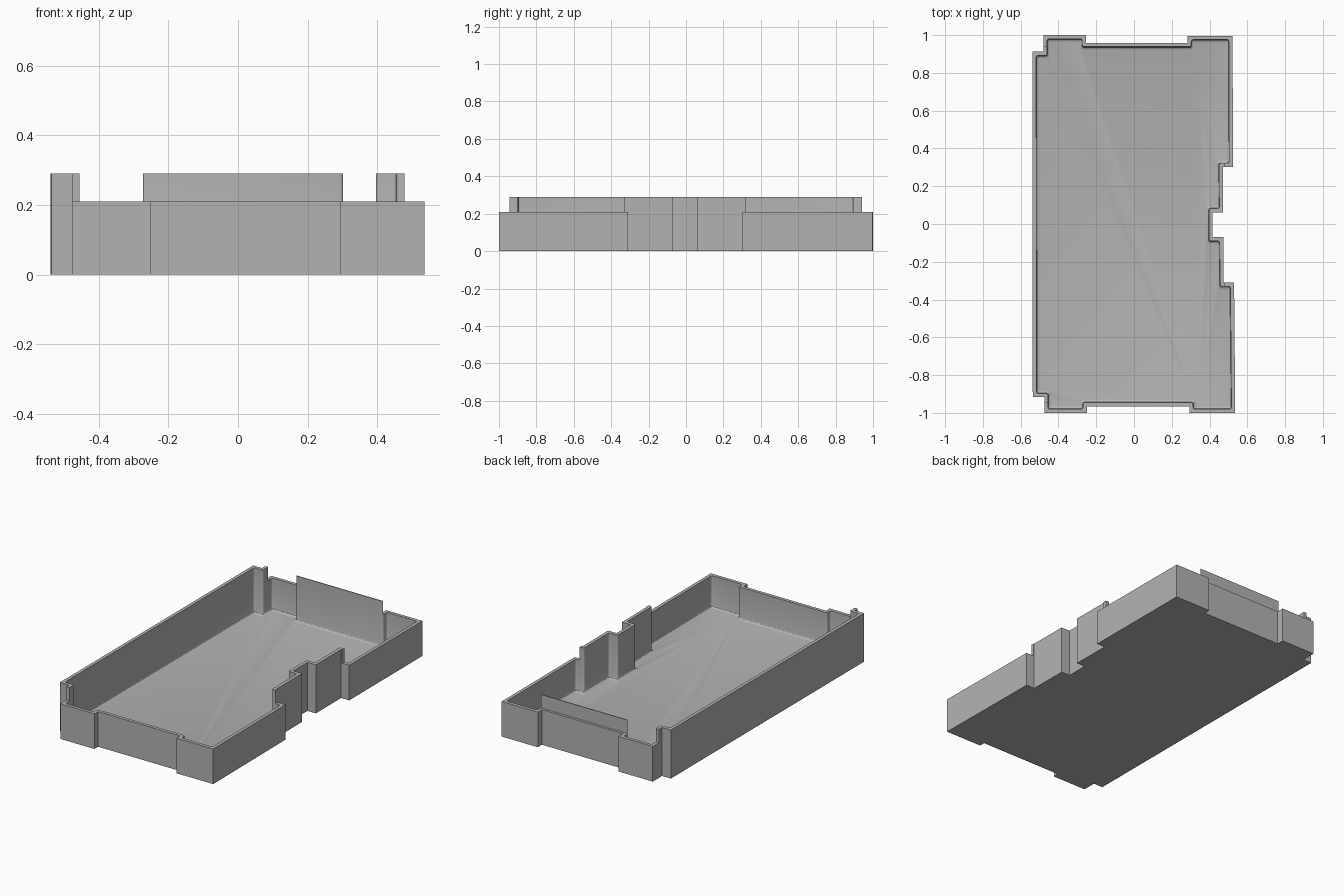
import bpy, bmesh
from mathutils import Vector

cube = bpy.data.objects.get("Cube")
if cube:
    bpy.data.objects.remove(cube, do_unlink=True)

WALL, LOW, HIGH, FLOOR = 0.02, 0.21, 0.29, 0.02

# Plan outline, counter-clockwise from the front left corner
OUTLINE = [Vector(p) for p in [
    (-.475, -1), (-.25, -1), (-.25, -.965), (.293, -.965), (.293, -1), (.536, -1),
    (.53, -.31), (.475, -.31), (.473, -.07), (.416, -.07), (.416, .062), (.472, .062),
    (.47, .302), (.524, .302), (.522, .996), (.283, .996), (.283, .957), (-.254, .957),
    (-.254, 1), (-.48, 1), (-.48, .912), (-.538, .912), (-.536, -.917), (-.475, -.917)]]


def inset(points, d):
    """Move a closed outline inward by d."""
    result = []
    for i, p in enumerate(points):
        a = (p - points[i - 1]).normalized()
        b = (points[(i + 1) % len(points)] - p).normalized()
        n1, n2 = Vector((-a.y, a.x)), Vector((-b.y, b.x))
        result.append(p + (n1 + n2) * d / (1 + n1.dot(n2)))
    return result


def rounded(points, r, steps=4):
    """Replace each corner with a small curve."""
    result = []
    for i, p in enumerate(points):
        a = p + (points[i - 1] - p).normalized() * r
        b = p + (points[(i + 1) % len(points)] - p).normalized() * r
        for k in range(steps + 1):
            t = k / steps
            result.append(a * (1 - t) ** 2 + p * 2 * t * (1 - t) + b * t * t)
    return result


def loft(name, layers):
    """Closed solid through stacked (outline, height) layers."""
    bm = bmesh.new()
    rings = [[bm.verts.new((p.x, p.y, z)) for p in pts] for pts, z in layers]
    for low, high in zip(rings, rings[1:]):
        for i in range(len(low)):
            j = (i + 1) % len(low)
            bm.faces.new((low[i], low[j], high[j], high[i]))
    bm.faces.new(rings[0][::-1])
    bm.faces.new(rings[-1])
    mesh = bpy.data.meshes.new(name)
    bm.to_mesh(mesh)
    bm.free()
    obj = bpy.data.objects.new(name, mesh)
    bpy.context.collection.objects.link(obj)
    return obj


def block(name, x0, x1, y0, y1):
    pts = [Vector(p) for p in [(x0, y0), (x1, y0), (x1, y1), (x0, y1)]]
    return loft(name, [(pts, LOW), (pts, 0.5)])


# Solid body with the full-height outline
tray = loft("tray", [(OUTLINE, 0), (OUTLINE, HIGH)])

# Cavity with rounded corners and a fillet along the floor
profile = [(.035, FLOOR), (.0275, .022), (.022, .0275), (WALL, .035), (WALL, 0.5)]
cutters = [loft("cavity_cutter", [(rounded(inset(OUTLINE, d), .012), z) for d, z in profile])]

# Lower the rim at the front, back and right side
cutters += [block("front_rim_cutter", -2, 2, -2, -.944),
            block("back_rim_cutter", -2, 2, .942, 2),
            block("right_rim_cutter", .478, 2, -2, 2)]

for cutter in cutters:
    cutter.hide_render = True
    mod = tray.modifiers.new(cutter.name, 'BOOLEAN')
    mod.operation, mod.solver, mod.object = 'DIFFERENCE', 'EXACT', cutter

# Bake the cuts and drop the helpers
graph = bpy.context.evaluated_depsgraph_get()
mesh = bpy.data.meshes.new_from_object(tray.evaluated_get(graph))
tray.modifiers.clear()
tray.data = mesh
for cutter in cutters:
    bpy.data.objects.remove(cutter, do_unlink=True)

# Plain grey finish
grey = bpy.data.materials.new("plain_grey")
grey.use_nodes = True
colour = (0.45, 0.45, 0.45, 1)
grey.diffuse_color = colour
grey.node_tree.nodes["Principled BSDF"].inputs["Base Color"].default_value = colour
tray.data.materials.clear()
tray.data.materials.append(grey)

bpy.ops.object.select_all(action='DESELECT')
tray.select_set(True)
bpy.context.view_layer.objects.active = tray
bpy.ops.object.shade_smooth_by_angle()
